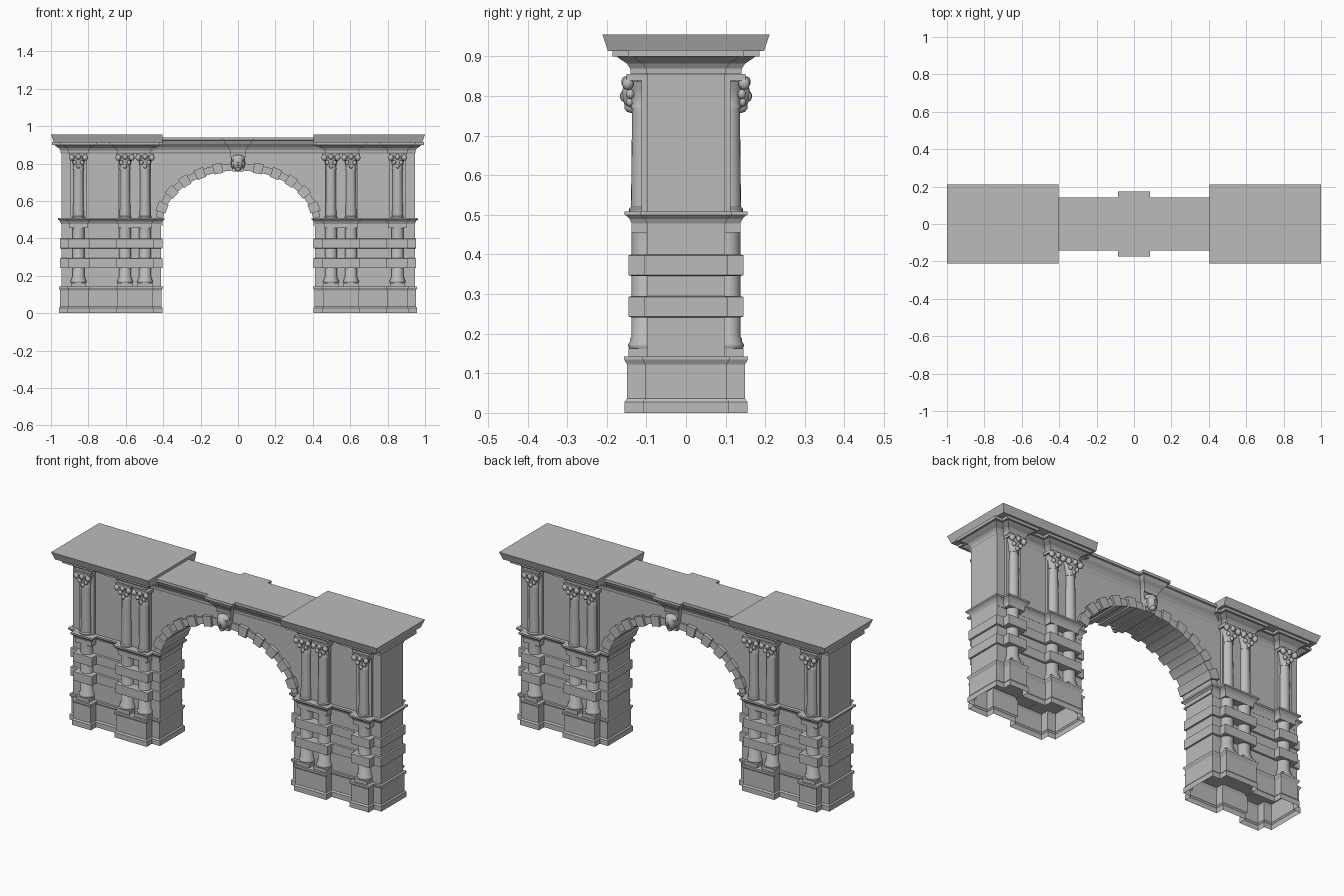
import bpy, bmesh, math
from mathutils import Vector

if "Cube" in bpy.data.objects:
    bpy.data.objects.remove(bpy.data.objects["Cube"])

stone = bpy.data.materials.new("grey_stone")
stone.use_nodes = True
stone.diffuse_color = (0.5, 0.5, 0.5, 1)
stone.node_tree.nodes["Principled BSDF"].inputs["Base Color"].default_value = (0.5, 0.5, 0.5, 1)


def finish(name, bm, mirror="", smooth=False):
    """Turn a bmesh into a named object, mirrored on the given axes."""
    bmesh.ops.recalc_face_normals(bm, faces=bm.faces)
    mesh = bpy.data.meshes.new(name)
    bm.to_mesh(mesh)
    bm.free()
    mesh.materials.append(stone)
    ob = bpy.data.objects.new(name, mesh)
    bpy.context.collection.objects.link(ob)
    if smooth:
        bpy.ops.object.select_all(action="DESELECT")
        ob.select_set(True)
        bpy.context.view_layer.objects.active = ob
        bpy.ops.object.shade_smooth_by_angle(angle=math.radians(40))
    if mirror:
        mod = ob.modifiers.new("Mirror", "MIRROR")
        mod.use_axis = ("x" in mirror, "y" in mirror, False)
        mod.use_mirror_merge = False
    return ob


def loft(bm, rings, bottom=True, top=True):
    """Skin a stack of equal-length closed loops."""
    loops = [[bm.verts.new(p) for p in ring] for ring in rings]
    n = len(loops[0])
    for low, high in zip(loops, loops[1:]):
        for i in range(n):
            j = (i + 1) % n
            bm.faces.new((low[i], low[j], high[j], high[i]))
    if bottom:
        bm.faces.new(loops[0][::-1])
    if top:
        bm.faces.new(loops[-1])


def plan(x0, x1, wall, bay, bays):
    """Wall footprint that breaks forward at each bay, front and back."""
    front = [(x0, -wall)]
    for a, b in bays:
        front += [(a, -wall), (a, -bay), (b, -bay), (b, -wall)]
    front.append((x1, -wall))
    return front + [(x, -y) for x, y in reversed(front)]


def offset(points, d):
    """Grow a right-angled footprint outwards by d."""
    out, n = [], len(points)
    for i, p in enumerate(points):
        p = Vector(p)
        a = (p - Vector(points[i - 1])).normalized()
        b = (Vector(points[(i + 1) % n]) - p).normalized()
        out.append((p.x + d * (a.y + b.y), p.y - d * (a.x + b.x)))
    return out


def moulding(name, footprint, profile, mirror="x", bottom=True):
    """Run an (offset, height) profile round a footprint."""
    bm = bmesh.new()
    rings = [[(x, y, z) for x, y in offset(footprint, d)] for d, z in profile]
    loft(bm, rings, bottom)
    return finish(name, bm, mirror)


def lathe(bm, x, y, profile, sides=20):
    turn = [math.tau * i / sides for i in range(sides)]
    loft(bm, [[(x + r * math.cos(t), y + r * math.sin(t), z) for t in turn] for r, z in profile])


def box(bm, x0, x1, y0, y1, z0, z1):
    loft(bm, [[(x0, y0, z), (x1, y0, z), (x1, y1, z), (x0, y1, z)] for z in (z0, z1)])


def ball(bm, x, y, z, rx, ry, rz, seg=10):
    made = bmesh.ops.create_uvsphere(bm, u_segments=seg, v_segments=seg // 2 + 1, radius=1)
    for v in made["verts"]:
        v.co = (x + v.co.x * rx, y + v.co.y * ry, z + v.co.z * rz)


def prism(bm, outline, depth):
    loft(bm, [[(x, y, z) for x, z in outline] for y in (-depth, depth)])


# Arch curve
SPAN, RISE, SPRING = 0.405, 0.285, 0.48


def arch(t, d=0.0):
    nx, nz = RISE * math.cos(t), SPAN * math.sin(t)
    k = d / math.hypot(nx, nz)
    return (SPAN * math.cos(t) + k * nx, SPRING + RISE * math.sin(t) + k * nz)


def arch_strip(t0, t1, inner, outer, steps):
    ts = [t0 + (t1 - t0) * i / steps for i in range(steps + 1)]
    return [arch(t, inner) for t in ts] + [arch(t, outer) for t in reversed(ts)]


BAYS = [(0.46, 0.642), (0.803, 0.902)]
COLUMNS = [0.497, 0.604, 0.853]

# Pedestals, open underneath
pedestal = plan(0.412, 0.948, 0.1, 0.146, BAYS)
moulding("pedestal", pedestal,
         [(0.009, 0), (0.009, 0.028), (0.003, 0.036), (0.003, 0.122),
          (0.01, 0.135), (0.01, 0.143)], bottom=False)

# Lower pier walls, with rusticated bands that wrap the columns
moulding("lower_wall", plan(0.412, 0.945, 0.097, 0, []), [(0, 0.14), (0, 0.46)])
banded = plan(0.412, 0.945, 0.098, 0.137, BAYS)
for i, z in enumerate((0.241, 0.346)):
    moulding(f"rustic_band_{i + 1}", banded,
             [(0, z), (0.008, z + 0.002), (0.008, z + 0.052), (0, z + 0.054)])

# Ledge between the two storeys
moulding("ledge", plan(0.412, 0.945, 0.098, 0.137, BAYS),
         [(0, 0.455), (0, 0.478), (0.006, 0.49), (0.014, 0.498), (0.018, 0.5), (0.018, 0.509)])

# Upper wall with the arched opening
arc = [arch(math.pi * i / 40) for i in range(41)]
outline = [(0.945, 0.47)] + [(SPAN, 0.47)] + arc + [(-SPAN, 0.47), (-0.945, 0.47),
                                                    (-0.945, 0.91), (0.945, 0.91)]
bm = bmesh.new()
prism(bm, outline, 0.097)
finish("upper_wall", bm)

# Arch ring and projecting voussoirs
bm = bmesh.new()
start = math.asin((0.509 - SPRING) / RISE)
prism(bm, arch_strip(start, math.pi - start, -0.002, 0.036, 40), 0.106)
finish("arch_ring", bm)
bm = bmesh.new()
for deg in (16, 33, 47.5, 61, 75):
    t = math.radians(deg)
    half = 0.024 / math.hypot(SPAN * math.sin(t), RISE * math.cos(t))
    prism(bm, arch_strip(t - half, t + half, -0.009, 0.046, 2), 0.117)
finish("voussoirs", bm, "x")

# Keystone with a carved head on each face
bm = bmesh.new()
prism(bm, [(-0.03, 0.757), (0.03, 0.757), (0.042, 0.865), (-0.042, 0.865)], 0.122)
finish("keystone", bm)
bm = bmesh.new()
ball(bm, 0, -0.132, 0.805, 0.03, 0.03, 0.042, 12)
ball(bm, 0, -0.128, 0.826, 0.037, 0.026, 0.022, 12)
ball(bm, 0, -0.158, 0.8, 0.007, 0.009, 0.014, 8)
ball(bm, 0, -0.138, 0.773, 0.016, 0.018, 0.016, 8)
for s in (-1, 1):
    ball(bm, s * 0.027, -0.124, 0.8, 0.011, 0.014, 0.026, 8)
finish("keystone_head", bm, "y", True)

# Lower columns
bm = bmesh.new()
for x in COLUMNS:
    box(bm, x - 0.04, x + 0.04, -0.145, -0.08, 0.142, 0.162)
    lathe(bm, x, -0.104, [(0.039, 0.162), (0.042, 0.168), (0.042, 0.174), (0.037, 0.18),
                          (0.037, 0.188), (0.033, 0.193), (0.033, 0.46)])
finish("lower_columns", bm, "xy", True)

# Upper columns, their backing pilasters and bases
bm = bmesh.new()
for a, b in BAYS:
    box(bm, a + 0.004, b - 0.004, -0.112, -0.08, 0.505, 0.86)
finish("pilasters", bm, "xy")
bm = bmesh.new()
for x in COLUMNS:
    lathe(bm, x, -0.11, [(0.034, 0.505), (0.034, 0.515), (0.029, 0.52), (0.028, 0.6), (0.026, 0.78)])
finish("upper_columns", bm, "xy", True)

# Leafy capitals
bm = bmesh.new()
for x in COLUMNS:
    lathe(bm, x, -0.11, [(0.029, 0.768), (0.029, 0.776), (0.027, 0.78), (0.034, 0.815), (0.042, 0.838)], 12)
    box(bm, x - 0.047, x + 0.047, -0.15, -0.08, 0.84, 0.856)
    for dx, y, z, r in ((-0.036, -0.147, 0.832, 0.015), (0.036, -0.147, 0.832, 0.015),
                        (0, -0.151, 0.836, 0.013), (-0.02, -0.141, 0.805, 0.011),
                        (0.02, -0.141, 0.805, 0.011), (0, -0.142, 0.785, 0.01)):
        ball(bm, x + dx, y, z, r, r, r * 1.15, 8)
finish("capitals", bm, "xy", True)

# Pier entablature that breaks forward over the columns
moulding("pier_cornice", plan(0.452, 0.945, 0.097, 0.137, [(0.47, 0.642), BAYS[1]]),
         [(0, 0.853), (0.003, 0.858), (0.004, 0.87), (0.012, 0.882), (0.026, 0.891),
          (0.038, 0.9), (0.049, 0.9), (0.049, 0.916)])

# Overhanging top slabs
bm = bmesh.new()
loft(bm, [[(0.403, -y, z), (x, -y, z), (x, y, z), (0.403, y, z)]
          for x, y, z in ((0.985, 0.197, 0.914), (1, 0.211, 0.955))])
finish("top_slab", bm, "x")

# Cornice over the arch, breaking forward above the keystone
moulding("arch_cornice", plan(-0.46, 0.46, 0.097, 0.128, [(-0.04, 0.04)]),
         [(0, 0.855), (0.003, 0.861), (0.004, 0.872), (0.014, 0.89), (0.028, 0.905),
          (0.037, 0.923), (0.045, 0.925), (0.045, 0.94)], mirror="")
